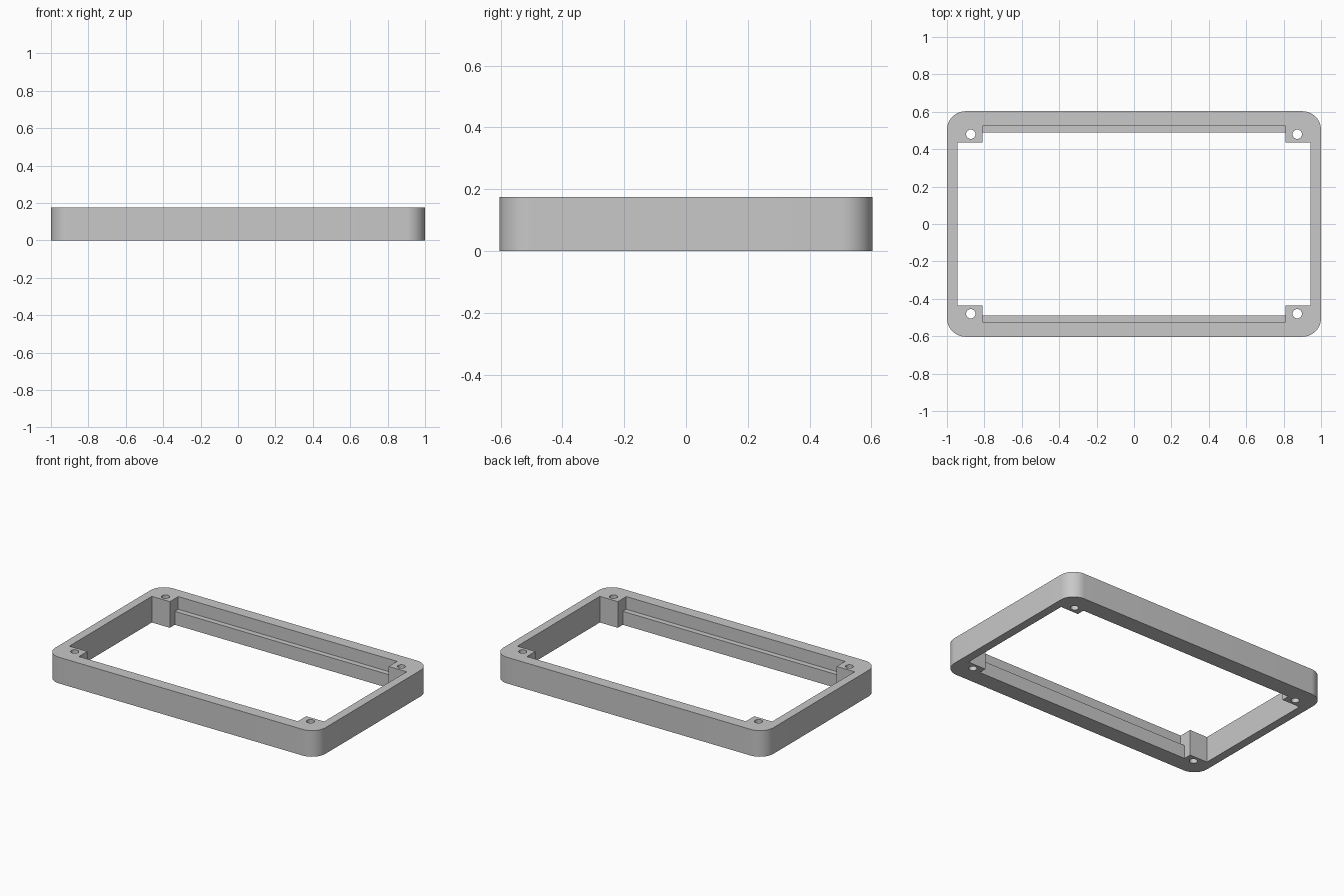
import bpy, bmesh, math

cube = bpy.data.objects.get("Cube")
if cube:
    bpy.data.objects.remove(cube, do_unlink=True)

HEIGHT = 0.175
HALF_X, HALF_Y, RADIUS = 1.0, 0.603, 0.1
INNER_X, INNER_Y = 0.943, 0.525      # inside of the walls
BLOCK_X, BLOCK_Y = 0.81, 0.436       # inner edges of the corner blocks
LEDGE_Y, LEDGE_Z = 0.489, 0.09       # ledge along the long walls
HOLE_X, HOLE_Y, HOLE_R = 0.873, 0.48, 0.025

grey = bpy.data.materials.new("plain grey")
grey.use_nodes = True
colour = (0.58, 0.58, 0.58, 1)
grey.diffuse_color = colour
grey.node_tree.nodes["Principled BSDF"].inputs["Base Color"].default_value = colour


def prism(name, outline, z0, z1):
    """Upright solid with the given outline."""
    bm = bmesh.new()
    face = bm.faces.new([bm.verts.new((x, y, z0)) for x, y in outline])
    top = bmesh.ops.extrude_face_region(bm, geom=[face])["geom"]
    verts = [v for v in top if isinstance(v, bmesh.types.BMVert)]
    bmesh.ops.translate(bm, verts=verts, vec=(0, 0, z1 - z0))
    bmesh.ops.recalc_face_normals(bm, faces=bm.faces)
    mesh = bpy.data.meshes.new(name)
    bm.to_mesh(mesh)
    bm.free()
    mesh.materials.append(grey)
    obj = bpy.data.objects.new(name, mesh)
    bpy.context.collection.objects.link(obj)
    return obj


def arc(cx, cy, r, start, sweep, steps):
    angles = [math.radians(start + sweep * i / steps) for i in range(steps + 1)]
    return [(cx + r * math.cos(a), cy + r * math.sin(a)) for a in angles]


def mirrored(quarter):
    """Complete a first-quadrant outline, anticlockwise, across both axes."""
    half = quarter + [(-x, y) for x, y in reversed(quarter)]
    return half + [(-x, -y) for x, y in half]


# Rounded outer body
frame = prism("frame", mirrored(arc(HALF_X - RADIUS, HALF_Y - RADIUS, RADIUS, 0, 90, 16)),
              0, HEIGHT)

# Opening leaves four corner blocks and a ledge; upper slots widen it above the ledge
opening = mirrored([(INNER_X, BLOCK_Y), (BLOCK_X, BLOCK_Y), (BLOCK_X, LEDGE_Y)])
cutters = [prism("opening_cutter", opening, -0.1, HEIGHT + 0.1)]
slot = mirrored([(BLOCK_X, INNER_Y)])
cutters.append(prism("ledge_cutter", slot, LEDGE_Z, HEIGHT + 0.1))

# Screw holes through the corner blocks
for sx in (-1, 1):
    for sy in (-1, 1):
        ring = arc(sx * HOLE_X, sy * HOLE_Y, HOLE_R, 0, 360, 32)[:-1]
        cutters.append(prism("hole_cutter", ring, -0.1, HEIGHT + 0.1))

bpy.context.view_layer.objects.active = frame
for cutter in cutters:
    cutter.hide_render = True
    mod = frame.modifiers.new("cut", 'BOOLEAN')
    mod.operation = 'DIFFERENCE'
    mod.solver = 'EXACT'
    mod.object = cutter
    bpy.ops.object.modifier_apply(modifier=mod.name)
    bpy.data.objects.remove(cutter, do_unlink=True)

bpy.ops.object.select_all(action='DESELECT')
frame.select_set(True)
bpy.ops.object.shade_smooth_by_angle(angle=math.radians(30))
